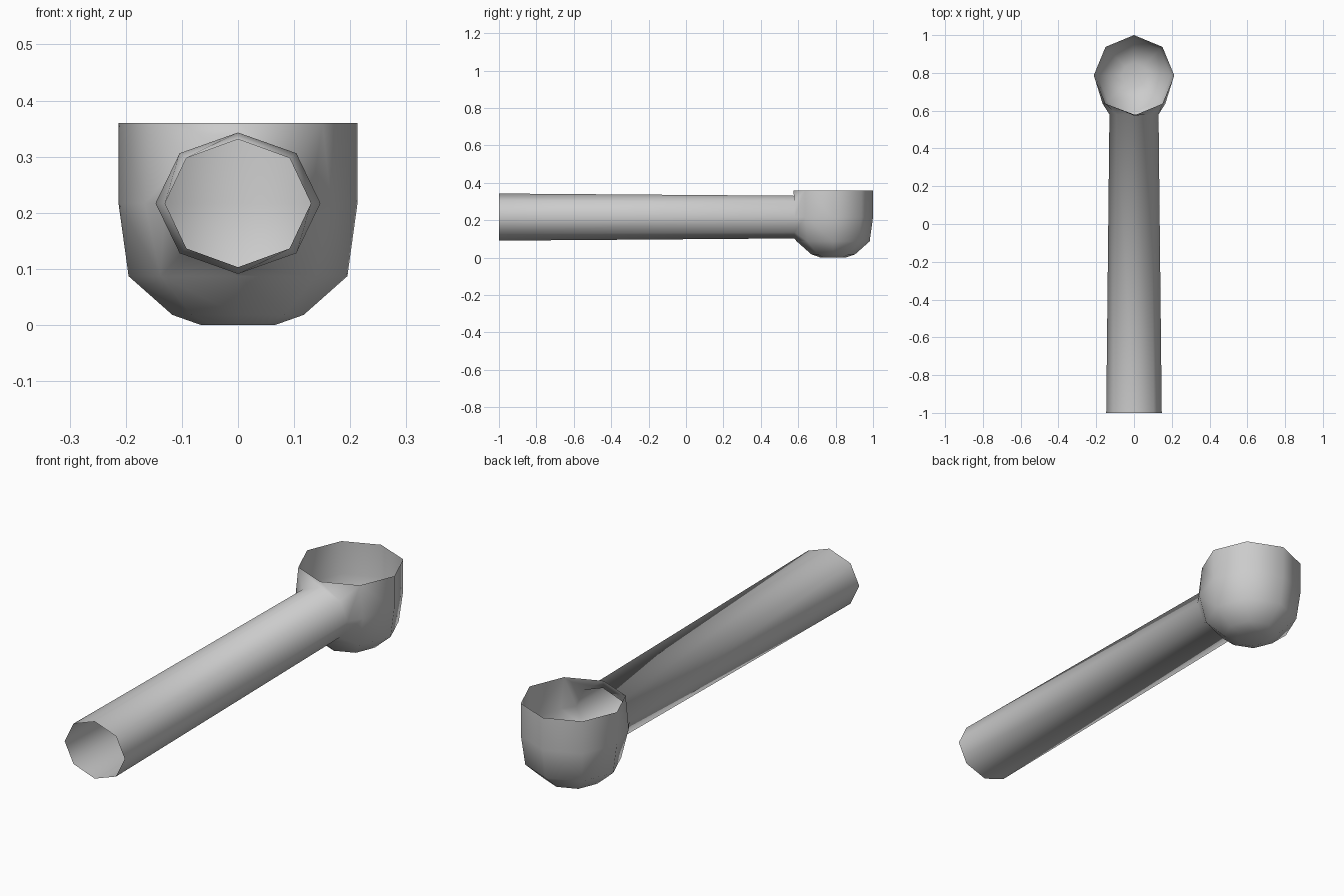
import bpy, bmesh, math

if "Cube" in bpy.data.objects:
    bpy.data.objects.remove(bpy.data.objects["Cube"])

CY, N = 0.787, 8            # bowl centre and number of sides
mat = bpy.data.materials.new("plain_grey")
mat.diffuse_color = (0.6, 0.6, 0.6, 1)
mat.use_nodes = True
mat.node_tree.nodes["Principled BSDF"].inputs["Base Color"].default_value = mat.diffuse_color

bm = bmesh.new()

# bowl rings (radius, z); vertex 0 of each ring faces the stem
profile = [(0.213, 0.36), (0.213, 0.217), (0.195, 0.087), (0.117, 0.018), (0.066, 0.0)]
rings = []
for r, z in profile:
    rings.append([bm.verts.new((r * math.sin(2 * math.pi * i / N),
                                CY - r * math.cos(2 * math.pi * i / N), z))
                  for i in range(N)])
for j in range(len(rings) - 1):
    for i in range(N):
        if j < 2 and i in (0, N - 1):
            continue        # opening for the stem
        k = (i + 1) % N
        bm.faces.new((rings[j][i], rings[j + 1][i], rings[j + 1][k], rings[j][k]))
bm.faces.new(rings[-1][::-1])

# widen the opening slightly at its middle
for i, s in ((1, 1), (N - 1, -1)):
    rings[1][i].co.x = s * 0.166

# stem: two open octagonal rings, starting at the top
def stem_ring(y, rx, rz):
    return [bm.verts.new((rx * math.sin(2 * math.pi * i / N), y,
                          0.217 + rz * math.cos(2 * math.pi * i / N))) for i in range(N)]

near = stem_ring(0.58, 0.13, 0.114)
far = stem_ring(-1.0, 0.147, 0.126)

# border of the bowl opening, in the same order
hole = [rings[0][0], rings[0][1], rings[1][1], rings[2][1],
        rings[2][0], rings[2][-1], rings[1][-1], rings[0][-1]]
for a, b in ((hole, near), (near, far)):
    for i in range(N):
        k = (i + 1) % N
        bm.faces.new((a[i], a[k], b[k], b[i]))

bmesh.ops.recalc_face_normals(bm, faces=bm.faces)
# open shell: make sure the bowl bottom faces down
bm.normal_update()
if min(bm.faces, key=lambda f: f.calc_center_median().z).normal.z > 0:
    bmesh.ops.reverse_faces(bm, faces=bm.faces)
for f in bm.faces:
    f.smooth = True

me = bpy.data.meshes.new("pipe")
bm.to_mesh(me)
bm.free()
me.materials.append(mat)
bpy.context.collection.objects.link(bpy.data.objects.new("pipe_bowl_and_stem", me))
